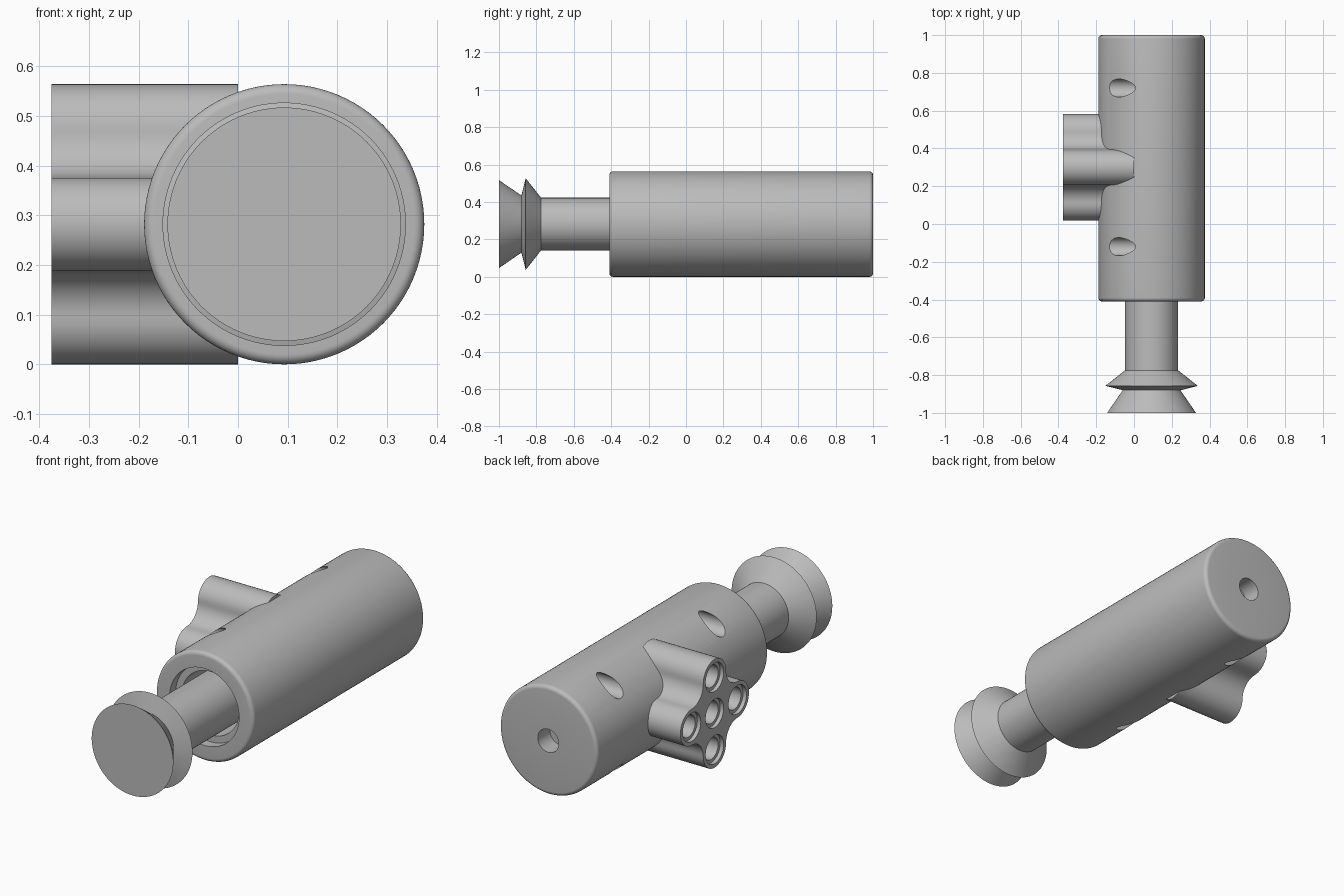
import bpy, bmesh, math
from mathutils import Matrix, Vector

if "Cube" in bpy.data.objects:
    bpy.data.objects.remove(bpy.data.objects["Cube"])

CX, CZ = 0.093, 0.282        # axis of the body
R = 0.282                    # body radius
U = 0.188                    # spacing of the socket holes
SY = 0.30                    # centre of the socket block along y

grey = bpy.data.materials.new("mid_grey")
grey.diffuse_color = (0.5, 0.5, 0.5, 1)
grey.use_nodes = True
grey.node_tree.nodes["Principled BSDF"].inputs["Base Color"].default_value = grey.diffuse_color


def finish(bm, name):
    bmesh.ops.remove_doubles(bm, verts=bm.verts, dist=1e-5)
    bmesh.ops.recalc_face_normals(bm, faces=bm.faces)
    me = bpy.data.meshes.new(name)
    bm.to_mesh(me)
    bm.free()
    me.materials.append(grey)
    ob = bpy.data.objects.new(name, me)
    bpy.context.collection.objects.link(ob)
    return ob


def lathe(name, profile, steps=96):
    """Spin (radius, y) points about the body axis."""
    bm = bmesh.new()
    vs = [bm.verts.new((CX + r, y, CZ)) for r, y in profile]
    edges = [bm.edges.new(p) for p in zip(vs, vs[1:])]
    bmesh.ops.spin(bm, geom=vs + edges, cent=(CX, 0, CZ), axis=(0, 1, 0),
                   angle=2 * math.pi, steps=steps)
    return finish(bm, name)


def arc(cx, cy, r, a0, a1, n):
    return [(cx + r * math.cos(math.radians(a0 + (a1 - a0) * i / n)),
             cy + r * math.sin(math.radians(a0 + (a1 - a0) * i / n)))
            for i in range(n + 1)]


def x_cylinders(name, items, segments=40):
    """Cylinders along x, each given as (x0, x1, y, z, radius)."""
    bm = bmesh.new()
    for x0, x1, y, z, r in items:
        m = Matrix.Translation(((x0 + x1) / 2, y, z)) @ Matrix.Rotation(math.pi / 2, 4, 'Y')
        bmesh.ops.create_cone(bm, cap_ends=True, segments=segments, radius1=r,
                              radius2=r, depth=x1 - x0, matrix=m)
    return finish(bm, name)


def cut(ob, cutter):
    cutter.hide_render = True
    mod = ob.modifiers.new("holes", 'BOOLEAN')
    mod.object, mod.operation, mod.solver = cutter, 'DIFFERENCE', 'EXACT'
    bpy.context.view_layer.objects.active = ob
    bpy.ops.object.modifier_apply(modifier=mod.name)
    bpy.data.objects.remove(cutter)


# Body: rounded barrel with stepped front bore and a small hole in the back
F = 0.02
body = lathe("barrel",
             [(0, -0.15), (0.165, -0.15), (0.165, -0.36), (0.2, -0.36), (0.2, -0.41)]
             + arc(R - F, -0.41 + F, F, -90, 0, 6)
             + arc(R - F, 1 - F, F, 0, 90, 6)
             + [(0.06, 1), (0.06, 0.9), (0, 0.9)])

# Four ports in the barrel, above and below the socket block
cut(body, x_cylinders("port_cutter", [(-0.4, 0.06, SY + sy * 0.42, CZ + sz * 0.221, 0.048)
                                      for sy in (-1, 1) for sz in (-1, 1)]))

# Rod and double-flared head
lathe("rod_and_head", [(0, -1), (0.235, -1), (0.153, -0.88), (0.245, -0.857),
                       (0.141, -0.775), (0.141, -0.15), (0, -0.15)])

# Socket block: plus-shaped outline with round arms and concave corners
quarter = arc(U, 0, U / 2, -90, 90, 20) + arc(U, U, U / 2, 270, 180, 12)[1:-1]
outline = []
for k in range(4):
    c, s = round(math.cos(k * math.pi / 2)), round(math.sin(k * math.pi / 2))
    outline += [(c * a - s * b, s * a + c * b) for a, b in quarter]
bm = bmesh.new()
face = bm.faces.new([bm.verts.new((-0.375, SY + a, CZ + b)) for a, b in outline])
ext = bmesh.ops.extrude_face_region(bm, geom=[face], use_keep_orig=True)
bmesh.ops.translate(bm, vec=Vector((0.375, 0, 0)),
                    verts=[g for g in ext["geom"] if isinstance(g, bmesh.types.BMVert)])
block = finish(bm, "socket_block")

# Five holes with a wider shallow recess at the mouth
spots = [(0, 0), (U, 0), (-U, 0), (0, U), (0, -U)]
for label, x1, r in (("recess_cutter", -0.355, 0.074), ("hole_cutter", -0.19, 0.057)):
    cut(block, x_cylinders(label, [(-0.45, x1, SY + a, CZ + b, r) for a, b in spots]))

# Smooth shading with crisp edges
for ob in bpy.context.scene.objects:
    ob.select_set(True)
bpy.context.view_layer.objects.active = body
bpy.ops.object.shade_smooth_by_angle(angle=math.radians(30))
